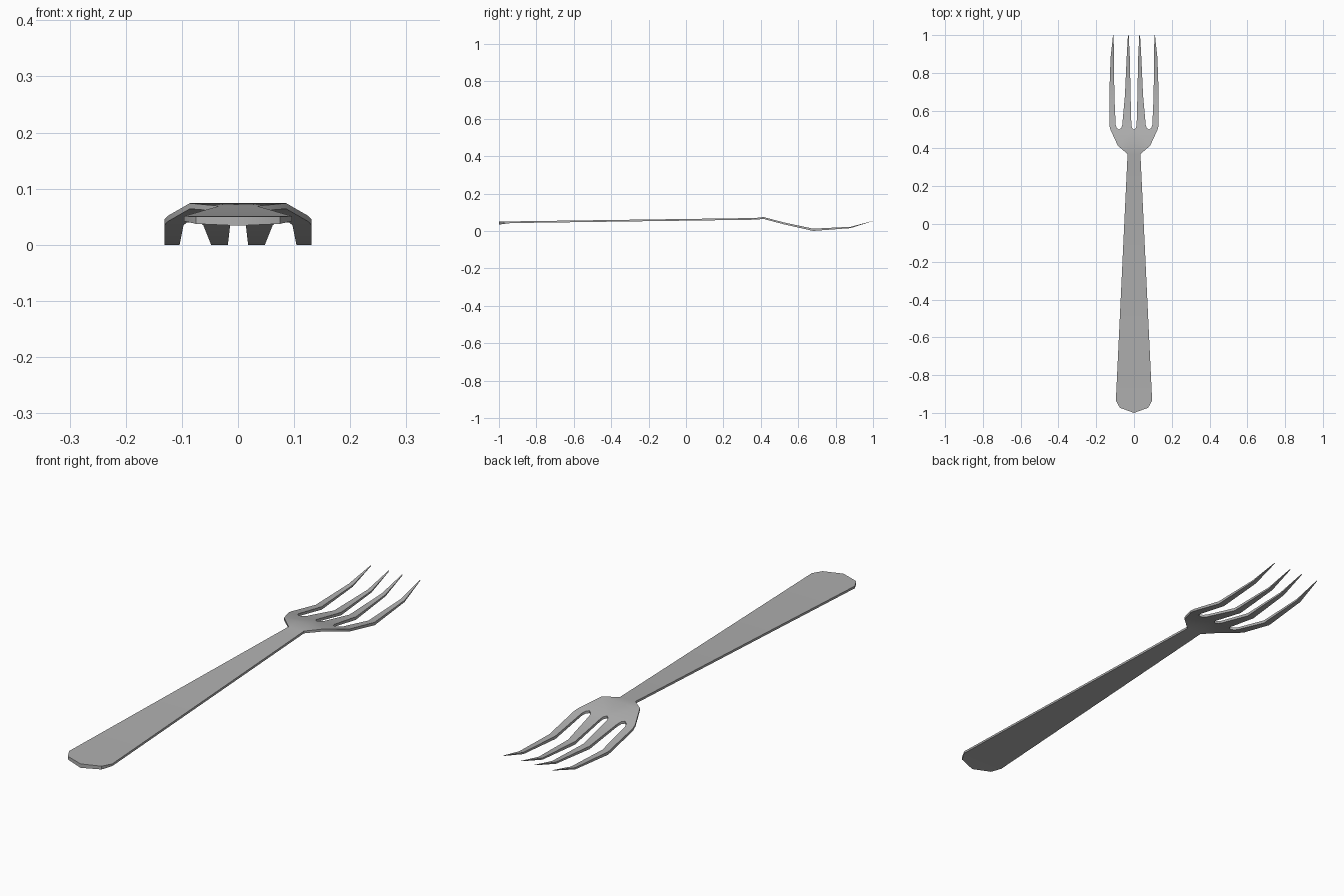
import bpy, bmesh, math

if "Cube" in bpy.data.objects:
    bpy.data.objects.remove(bpy.data.objects["Cube"])

# Right half of the flat outline, from handle end round to the centre slot
half = [(0, -1), (0.075, -0.973), (0.096, -0.935), (0.034, 0.37),
        (0.086, 0.415), (0.125, 0.50), (0.131, 0.525), (0.131, 0.68),
        (0.124, 0.88), (0.111, 1.0), (0.108, 1.0), (0.106, 0.88),
        (0.104, 0.68), (0.097, 0.525), (0.091, 0.508), (0.079, 0.50),
        (0.068, 0.508), (0.062, 0.525), (0.048, 0.68), (0.039, 0.88),
        (0.032, 1.0), (0.028, 1.0), (0.022, 0.88), (0.018, 0.68),
        (0.014, 0.525), (0.010, 0.508), (0, 0.50)]
outline = half + [(-x, y) for x, y in reversed(half[1:-1])]

# Side profile: y, top height, thickness
profile = [(-1, 0.050, 0.016), (-0.935, 0.051, 0.009), (0.37, 0.069, 0.009),
           (0.415, 0.074, 0.010), (0.525, 0.045, 0.010), (0.68, 0.012, 0.012),
           (0.88, 0.022, 0.007), (1.0, 0.054, 0.001)]


def section(y):
    for (y0, z0, t0), (y1, z1, t1) in zip(profile, profile[1:]):
        if y <= y1 + 1e-6:
            f = (y - y0) / (y1 - y0)
            return z0 + f * (z1 - z0), t0 + f * (t1 - t0)
    return profile[-1][1:]


# Flat sheet, cut across at every bend of the profile
bm = bmesh.new()
face = bm.faces.new([bm.verts.new((x, y, 0)) for x, y in outline])
face.normal_update()
bmesh.ops.triangulate(bm, faces=[face])
for y, _, _ in profile[1:-1]:
    bmesh.ops.bisect_plane(bm, geom=bm.verts[:] + bm.edges[:] + bm.faces[:],
                           dist=1e-5, plane_co=(0, y, 0), plane_no=(0, 1, 0))

# Thicken, then bend top and bottom to the profile
bottom = bm.verts[:]
result = bmesh.ops.extrude_face_region(bm, geom=bm.faces[:], use_keep_orig=True)
top = [g for g in result["geom"] if isinstance(g, bmesh.types.BMVert)]
for v in top:
    v.co.z = section(v.co.y)[0]
for v in bottom:
    z, t = section(v.co.y)
    v.co.z = z - t
bmesh.ops.recalc_face_normals(bm, faces=bm.faces[:])

mesh = bpy.data.meshes.new("fork")
bm.to_mesh(mesh)
bm.free()
fork = bpy.data.objects.new("fork", mesh)
bpy.context.collection.objects.link(fork)

# Dark steel, smooth bends with sharp rims
steel = bpy.data.materials.new("steel")
steel.diffuse_color = (0.43, 0.43, 0.43, 1)
steel.use_nodes = True
steel.node_tree.nodes["Principled BSDF"].inputs["Base Color"].default_value = steel.diffuse_color
mesh.materials.append(steel)
bpy.context.view_layer.objects.active = fork
fork.select_set(True)
bpy.ops.object.shade_smooth_by_angle(angle=math.radians(40))
